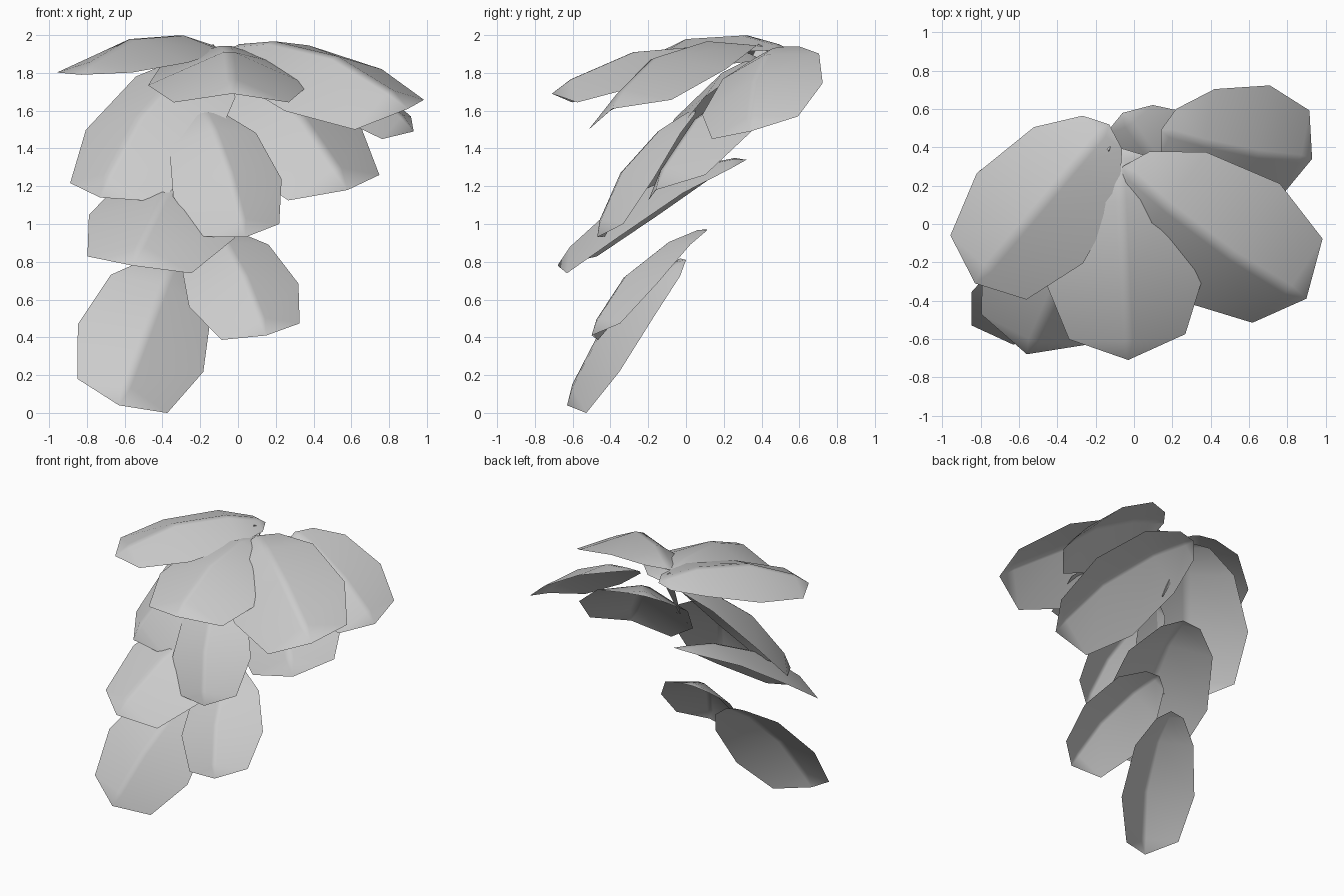
import bpy
import bmesh
from math import radians, cos, sin
from mathutils import Vector

cube = bpy.data.objects.get("Cube")
if cube:
    bpy.data.objects.remove(cube)

grey = bpy.data.materials.new("pale grey")
grey.use_nodes = True
grey.diffuse_color = (0.6, 0.6, 0.6, 1)
grey.node_tree.nodes["Principled BSDF"].inputs["Base Color"].default_value = grey.diffuse_color

# Leaf template per row: position along length, half width, ridge rise, edge rise
ROWS = [(0.05, 0.13, 0.035, 0.0), (0.24, 0.28, 0.10, 0.01),
        (0.59, 0.35, 0.125, -0.025), (0.90, 0.25, 0.05, -0.055)]
RIDGE = 0.025


def add_object(name, bm):
    mesh = bpy.data.meshes.new(name)
    bm.to_mesh(mesh)
    bm.free()
    mesh.materials.append(grey)
    obj = bpy.data.objects.new(name, mesh)
    bpy.context.collection.objects.link(obj)
    return obj


def leaf(name, base, tip, roll, fold=1.0, lift=0.0, wide=1.0):
    """Blunt leaf with a narrow bevelled midrib; roll lifts one side, lift raises the edges."""
    base, tip = Vector(base), Vector(tip)
    axis = tip - base
    length = axis.length
    flat = axis.cross(Vector((0, 0, 1))).normalized()
    up = flat.cross(axis).normalized()
    angle = radians(roll)
    side = flat * cos(angle) + up * sin(angle)
    normal = side.cross(axis).normalized()

    bm = bmesh.new()
    start, end = bm.verts.new(base), bm.verts.new(tip)
    rows = []
    for t, width, ridge, edge in ROWS:
        centre = base + axis * t
        out = side * length * width * wide
        low = normal * length * (edge * fold + lift * t)
        rib = centre + normal * length * ridge * fold
        half = side * length * RIDGE
        points = (centre + out + low, rib + half, rib - half, centre - out + low)
        rows.append([bm.verts.new(p) for p in points])
    for k in range(3):
        bm.faces.new((start, rows[0][k], rows[0][k + 1]))
        for a, b in zip(rows, rows[1:]):
            bm.faces.new((a[k + 1], a[k], b[k], b[k + 1]))
        bm.faces.new((rows[-1][k + 1], rows[-1][k], end))
    bm.normal_update()
    if sum(f.normal.dot(normal) for f in bm.faces) < 0:
        bmesh.ops.reverse_faces(bm, faces=bm.faces)
    obj = add_object(name, bm)
    obj.data.shade_smooth()
    obj.modifiers.new("soft crease", "WEIGHTED_NORMAL")


# Crown leaves
leaf("top_right_leaf", (-0.13, 0.52, 1.92), (-0.83, -0.31, 1.79), 0, lift=0.06, wide=0.95)
leaf("top_front_leaf", (-0.08, 0.40, 1.87), (-0.03, -0.71, 1.69), 0, 1.05, wide=1.08)
leaf("top_left_leaf", (-0.06, 0.30, 1.92), (0.90, -0.39, 1.61), -16, wide=0.97)
leaf("back_left_leaf", (0.14, 0.49, 1.93), (0.93, 0.34, 1.49), -16, 0.9, 0.02, 1.08)

# Middle leaves
leaf("middle_left_leaf", (-0.06, 0.58, 1.82), (0.58, -0.16, 1.18), -16)
leaf("middle_right_leaf", (-0.13, 0.44, 1.90), (-0.73, -0.23, 1.14), 13, wide=0.97)
leaf("middle_front_leaf", (-0.19, 0.05, 1.60), (0.04, -0.47, 0.93), -14, wide=0.97)

# Hanging leaves
leaf("lower_right_leaf", (-0.18, 0.32, 1.34), (-0.56, -0.68, 0.78), 10, 0.9, wide=0.96)
leaf("lower_left_leaf", (-0.14, 0.11, 0.97), (0.15, -0.50, 0.41), -15)
leaf("bottom_leaf", (-0.34, 0.0, 0.81), (-0.63, -0.63, 0.04), 32, 0.85, wide=0.98)

# Short three-sided stem under the crown
stem_top, stem_end = Vector((-0.14, 0.42, 1.93)), Vector((-0.09, 0.20, 1.55))
bm = bmesh.new()
bmesh.ops.create_cone(bm, cap_ends=True, segments=3, radius1=0.045, radius2=0.005,
                      depth=(stem_end - stem_top).length)
stem = add_object("stem", bm)
stem.location = (stem_top + stem_end) / 2
stem.rotation_euler = (stem_end - stem_top).to_track_quat("Z", "Y").to_euler()
